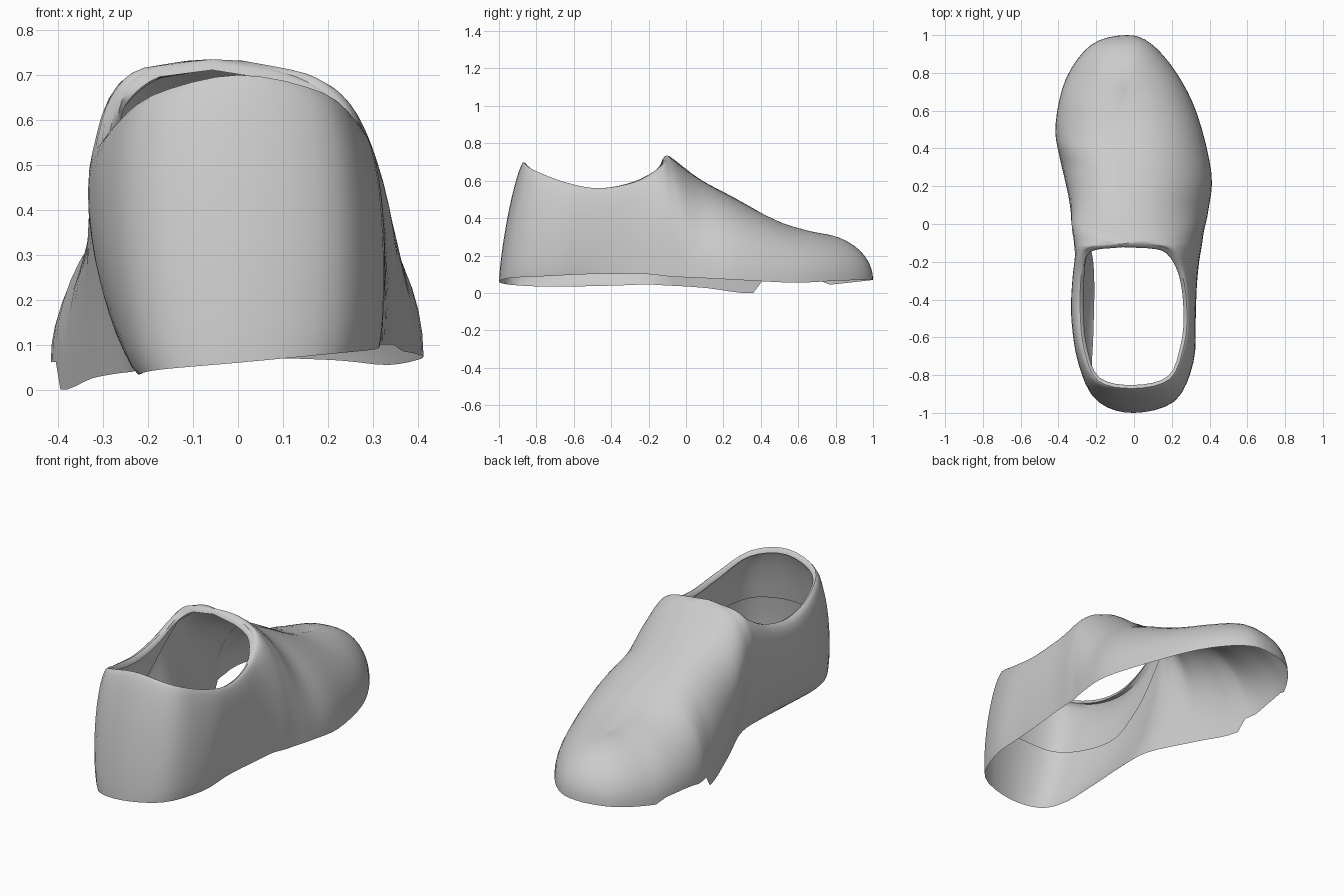
import bpy, bmesh, math
from mathutils import Vector

if "Cube" in bpy.data.objects:
    bpy.data.objects.remove(bpy.data.objects["Cube"])

# Each row: base x y z, top x y z, roundness (small = boxy, 2 = straight), sideways bulge
RIGHT = [
    (-.04, 1.0, .07, -.04, .68, .32, 1, 0),
    (.09, .955, .07, -.04, .665, .324, 1, 0),
    (.225, .80, .065, -.04, .60, .342, 1, 0),
    (.335, .58, .055, -.04, .47, .39, 1, 0),
    (.41, .27, .07, -.04, .25, .51, 1, 0),
    (.395, .08, .08, -.05, .07, .61, .98, 0),
    (.37, -.04, .085, -.06, -.105, .735, .83, 0),
    (.36, -.11, .09, .07, -.11, .715, .82, 0),
    (.345, -.20, .1, .18, -.14, .67, .87, 0),
    (.33, -.34, .1, .255, -.27, .595, 1.1, .01),
    (.315, -.53, .1, .28, -.46, .56, 1.3, .02),
    (.305, -.74, .09, .265, -.64, .59, 1.4, .02),
    (.21, -.94, .08, .19, -.82, .66, 1.5, .02),
    (.0, -1.0, .06, .0, -.87, .7, 1.5, 0),
]
LEFT = [
    (-.17, -.95, .045, -.19, -.83, .655, 1.5, -.03),
    (-.22, -.80, .035, -.265, -.66, .59, 1.5, -.055),
    (-.215, -.58, .035, -.285, -.46, .56, 1.6, -.08),
    (-.21, -.36, .04, -.28, -.28, .595, 1.4, -.085),
    (-.215, -.21, .045, -.255, -.15, .665, 1.1, -.085),
    (-.235, -.11, .04, -.18, -.115, .72, .9, -.095),
    (-.275, -.01, .035, -.06, -.105, .735, .83, -.09),
    (-.325, .12, .025, -.05, .07, .61, .92, -.05),
    (-.395, .36, .0, -.04, .25, .51, 1, -.01),
    (-.415, .53, .07, -.04, .47, .39, 1, 0),
    (-.36, .77, .065, -.04, .60, .342, 1, 0),
    (-.225, .95, .06, -.04, .665, .324, 1, 0),
]
KEYS = RIGHT + LEFT
SUB, LEVELS, CREST = 4, 14, 6


def spline(keys, sub):
    """Closed smooth curve through rows of numbers."""
    out, n = [], len(keys)
    for i in range(n):
        p = [keys[(i + d) % n] for d in (-1, 0, 1, 2)]
        for j in range(sub):
            t = j / sub
            out.append([b + .5 * t * (c - a + t * (2*a - 5*b + 4*c - d + t * (3*(b - c) + d - a)))
                        for a, b, c, d in zip(*p)])
    return out


cols = spline(KEYS, SUB)
n = len(cols)

# Both halves of the toe share one crest line
for i in range(1, CREST * SUB + 1):
    for k in (3, 4, 5):
        cols[i][k] = cols[n - i][k] = (cols[i][k] + cols[n - i][k]) / 2

# Straight front edge of the opening
for j in range(1, SUB):
    for s in (1, -1):
        a, b = cols[s * CREST * SUB], cols[s * (CREST + 1) * SUB]
        for k in (3, 4, 5):
            cols[s * (CREST * SUB + j)][k] = a[k] + (b[k] - a[k]) * j / SUB

# Small steps in the lower edge on the left
for c in cols:
    if c[0] < -.1 and c[1] > .37:
        c[2] = .045 + (c[1] - .78) * .11 if c[1] > .76 else max(c[2], .062)
    c[2] = max(c[2], 0)


def wall(c, s):
    """Point on a rounded column from the base (s=0) to the top (s=1)."""
    a = s * math.pi / 2
    h = 1 - max(math.cos(a), 0) ** c[6]
    v = math.sin(a) ** c[6]
    return Vector((c[0] + (c[3] - c[0]) * h + c[7] * math.sin(math.pi * s),
                   c[1] + (c[4] - c[1]) * h,
                   c[2] + (c[5] - c[2]) * v))


def inner(i, s, depth):
    """Point on the inside of the wall, offset along its normal."""
    along = wall(cols[(i + 1) % n], s) - wall(cols[i - 1], s)
    up = wall(cols[i], s + .03) - wall(cols[i], s - .03)
    return wall(cols[i], s) + along.cross(up).normalized() * depth


def build(name, rows, closed, mat):
    """Skin a row of columns with quads."""
    bm = bmesh.new()
    grid = [[bm.verts.new(p) for p in r] for r in rows]
    for i in range(len(grid) - (0 if closed else 1)):
        a, b = grid[i], grid[(i + 1) % len(grid)]
        for j in range(len(a) - 1):
            bm.faces.new((a[j], b[j], b[j + 1], a[j + 1]))
    bmesh.ops.remove_doubles(bm, verts=bm.verts, dist=.0005)
    bmesh.ops.recalc_face_normals(bm, faces=bm.faces)
    me = bpy.data.meshes.new(name)
    bm.to_mesh(me)
    bm.free()
    ob = bpy.data.objects.new(name, me)
    bpy.context.collection.objects.link(ob)
    me.materials.append(mat)
    bpy.context.view_layer.objects.active = ob
    ob.select_set(True)
    bpy.ops.object.shade_smooth_by_angle(angle=math.radians(50))
    ob.select_set(False)
    return ob


grey = bpy.data.materials.new("light grey")
grey.diffuse_color = (.6, .6, .6, 1)
grey.use_nodes = True
grey.node_tree.nodes["Principled BSDF"].inputs["Base Color"].default_value = grey.diffuse_color

# Outer shell of the shoe
build("shoe_upper", [[wall(c, j / LEVELS) for j in range(LEVELS + 1)] for c in cols], True, grey)

# Rolled collar and the lining inside it, shallower towards the front
lining = []
for i in range(CREST * SUB, n - CREST * SUB + 1):
    top = wall(cols[i], 1)
    centre = Vector((top.x * .5, min(max(top.y, -.62), -.35), top.z))
    inward = (centre - top).normalized()
    row = [top, top + inward * .011 + Vector((0, 0, -.006)), top + inward * .018 + Vector((0, 0, -.024))]
    front = min(max((top.y + .4) / .3, 0), 1)
    start, end = .9 - .05 * front, .45 + .2 * front
    row += [inner(i, start + (end - start) * k / 5, .025) for k in range(6)]
    lining.append(row)
build("collar_lining", lining, False, grey)
